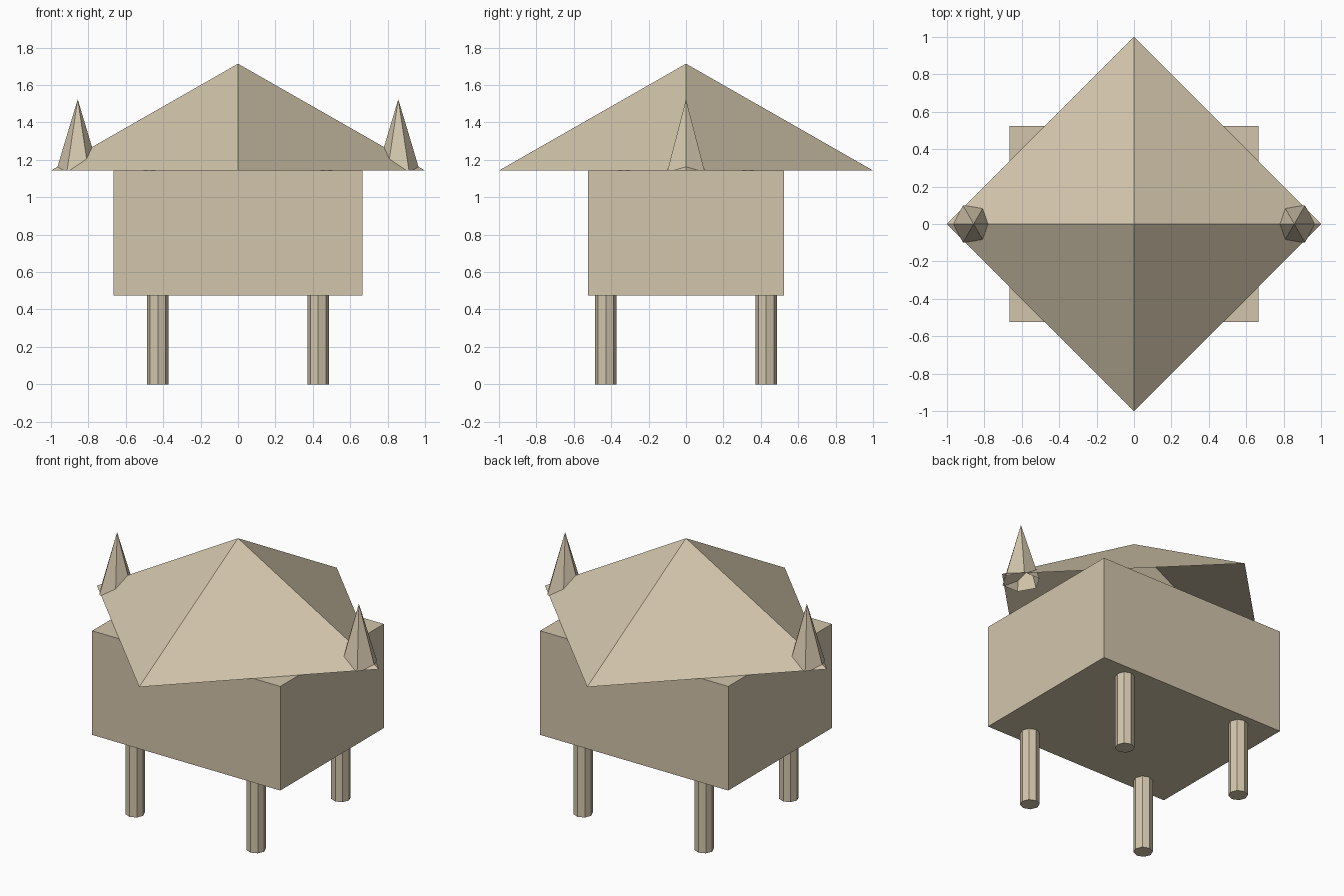
import bpy, bmesh, math
from mathutils import Matrix

if "Cube" in bpy.data.objects:
    bpy.data.objects.remove(bpy.data.objects["Cube"])

clay = bpy.data.materials.new("tan")
clay.diffuse_color = (0.65, 0.56, 0.41, 1)
clay.use_nodes = True
clay.node_tree.nodes["Principled BSDF"].inputs["Base Color"].default_value = clay.diffuse_color


def finish(name, bm, location):
    mesh = bpy.data.meshes.new(name)
    bm.to_mesh(mesh)
    bm.free()
    mesh.materials.append(clay)
    obj = bpy.data.objects.new(name, mesh)
    obj.location = location
    bpy.context.collection.objects.link(obj)
    return obj


def cone(name, sides, r_base, r_top, height, location, capped):
    """Flat-faced cone or prism standing on its location, first corner on +x."""
    bm = bmesh.new()
    for i in range(sides):
        a = math.tau * i / sides
        bm.verts.new((r_base * math.cos(a), r_base * math.sin(a), 0))
    bottom = list(bm.verts)
    if r_top:
        top = [bm.verts.new((v.co.x * r_top / r_base, v.co.y * r_top / r_base, height))
               for v in bottom]
    else:
        apex = bm.verts.new((0, 0, height))
    for i in range(sides):
        j = (i + 1) % sides
        if r_top:
            bm.faces.new((bottom[i], bottom[j], top[j], top[i]))
        else:
            bm.faces.new((bottom[i], bottom[j], apex))
    if capped:
        bm.faces.new(bottom[::-1])
        if r_top:
            bm.faces.new(top)
    return finish(name, bm, location)


LEG_H, BODY_H = 0.476, 0.667
EAVES = LEG_H + BODY_H

# Box body
bm = bmesh.new()
bmesh.ops.create_cube(bm, size=1, matrix=Matrix.Diagonal((1.333, 1.048, BODY_H, 1)))
finish("body", bm, (0, 0, LEG_H + BODY_H / 2))

# Pyramid roof, open underneath, corners on the axes
cone("roof", 4, 1.0, 0, 0.571, (0, 0, EAVES), False)

for sx, side in ((-1, "left"), (1, "right")):
    # Six-sided spikes on the roof corners, open underneath
    cone(f"{side}_spike", 6, 0.114, 0, 0.381, (sx * 0.857, 0, EAVES), False)
    # Eight-sided legs
    for sy, end in ((-1, "front"), (1, "back")):
        cone(f"{end}_{side}_leg", 8, 0.057, 0.057, LEG_H,
             (sx * 0.429, sy * 0.429, 0), True)
